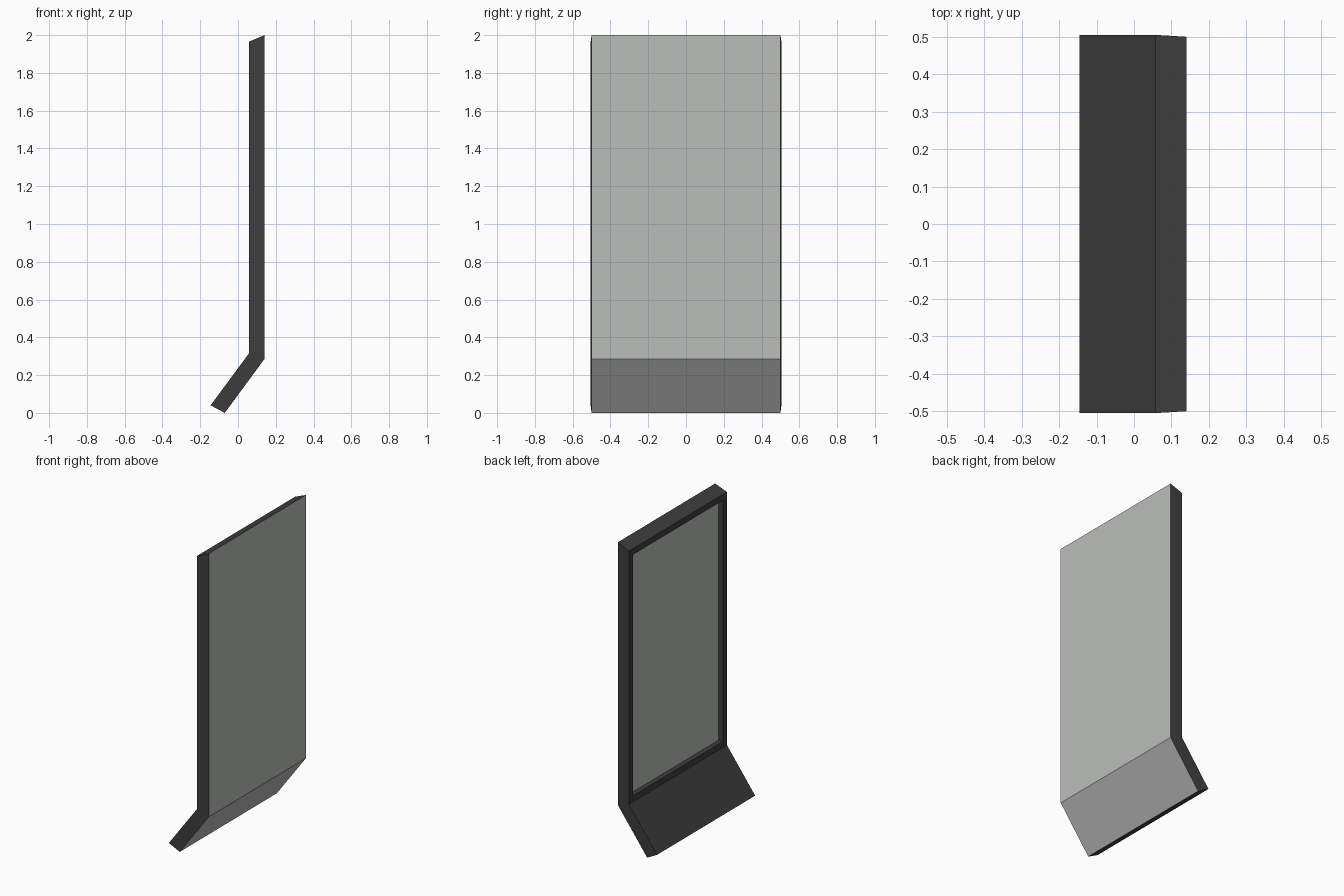
import bpy, bmesh
from mathutils import Vector

if "Cube" in bpy.data.objects:
    bpy.data.objects.remove(bpy.data.objects["Cube"])


def material(name, color):
    m = bpy.data.materials.new(name)
    m.diffuse_color = (*color, 1)
    m.use_nodes = True
    m.node_tree.nodes["Principled BSDF"].inputs["Base Color"].default_value = m.diffuse_color
    return m


dark = material("dark frame", (0.048, 0.048, 0.048))
light = material("light grey panel", (0.50, 0.515, 0.50))

# Bent profile: (x, z, half width); the back is very slightly wider
profile = [(-0.07, 0.0, 0.50), (0.14, 0.285, 0.50), (0.14, 2.0, 0.50),
           (0.058, 1.965, 0.505), (0.058, 0.315, 0.505), (-0.145, 0.04, 0.505)]

bm = bmesh.new()
left = [bm.verts.new((x, -w, z)) for x, z, w in profile]
right = [bm.verts.new((x, w, z)) for x, z, w in profile]
n = len(profile)
strips = []
for i in range(n):
    j = (i + 1) % n
    strips.append(bm.faces.new((left[i], left[j], right[j], right[i])))

# Side caps, split at the bend
for s in (left, right):
    bm.faces.new((s[1], s[2], s[3], s[4]))
    bm.faces.new((s[0], s[1], s[4], s[5]))
bmesh.ops.recalc_face_normals(bm, faces=bm.faces[:])

# Light front skin on the main panel and the lower lip
strips[0].material_index = 1
strips[1].material_index = 1

# Recessed window in the back of the main panel
window = strips[3]
bmesh.ops.inset_region(bm, faces=[window], thickness=0.056)
bmesh.ops.inset_region(bm, faces=[window], thickness=0.0001)
bmesh.ops.translate(bm, verts=window.verts[:], vec=Vector((0.032, 0, 0)))
window.material_index = 1

mesh = bpy.data.meshes.new("framed_panel")
bm.to_mesh(mesh)
bm.free()
mesh.materials.append(dark)
mesh.materials.append(light)
obj = bpy.data.objects.new("framed_panel", mesh)
bpy.context.collection.objects.link(obj)
